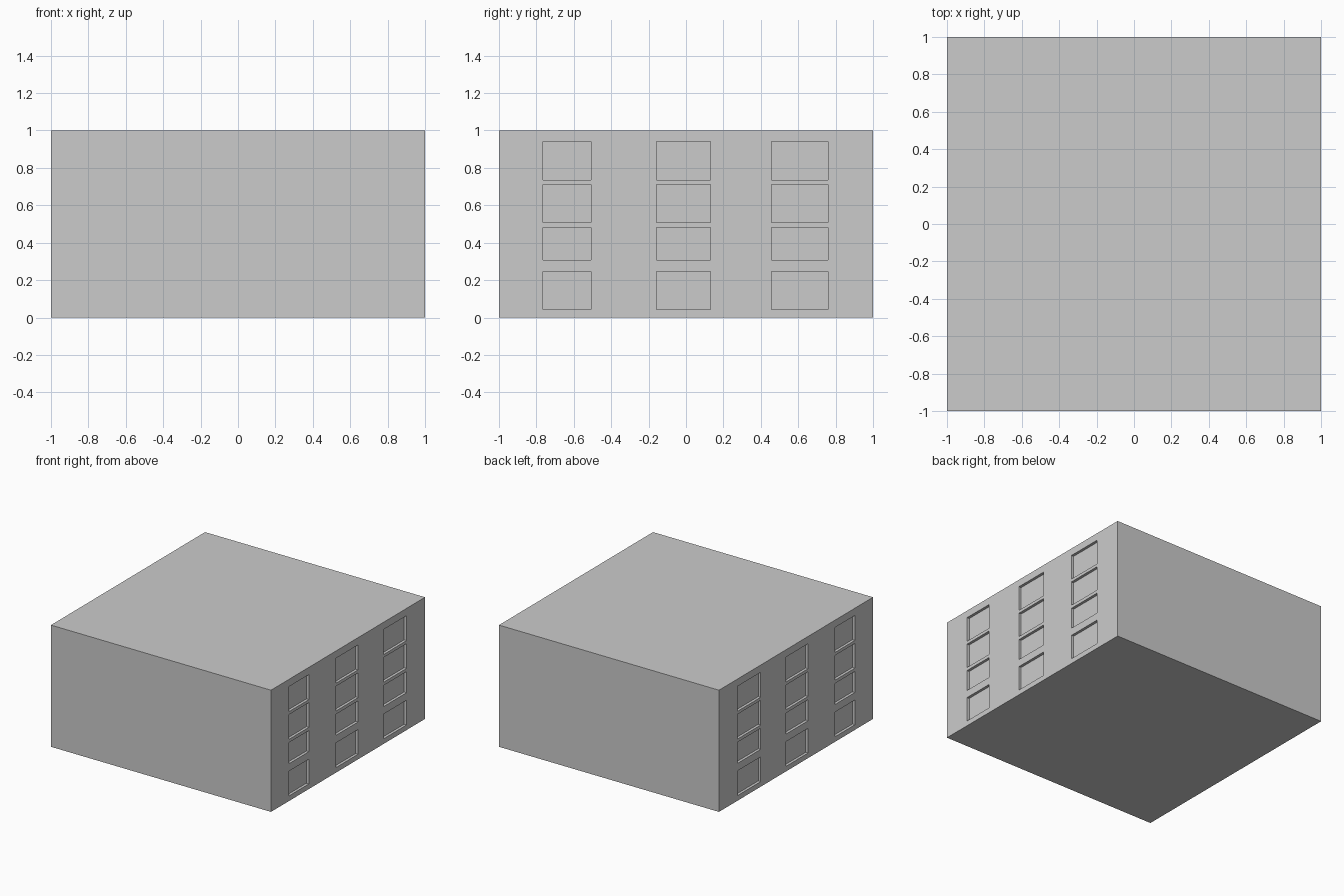
import bpy, bmesh

if "Cube" in bpy.data.objects:
    bpy.data.objects.remove(bpy.data.objects["Cube"])

# Window openings as ranges along y (columns) and z (rows)
COLUMNS = [(-0.765, -0.508), (-0.157, 0.131), (0.458, 0.76)]
ROWS = [(0.042, 0.245), (0.307, 0.48), (0.507, 0.71), (0.735, 0.94)]
DEPTH = 0.022


def inside(value, ranges):
    return any(lo < value < hi for lo, hi in ranges)


def slice_mesh(bm, co, normal):
    geom = bm.verts[:] + bm.edges[:] + bm.faces[:]
    bmesh.ops.bisect_plane(bm, geom=geom, plane_co=co, plane_no=normal)


# Building block, 2 x 2 x 1, standing on the ground
bm = bmesh.new()
bmesh.ops.create_cube(bm, size=2)
for v in bm.verts:
    v.co.z = (v.co.z + 1) / 2

# Slice the block along every window edge
for pair in COLUMNS:
    for y in pair:
        slice_mesh(bm, (0, y, 0), (0, 1, 0))
for pair in ROWS:
    for z in pair:
        slice_mesh(bm, (0, 0, z), (0, 0, 1))
bm.normal_update()

# Recessed windows on both the left and right walls
windows = []
for f in bm.faces:
    c = f.calc_center_median()
    if abs(f.normal.x) > 0.9 and inside(c.y, COLUMNS) and inside(c.z, ROWS):
        windows.append(f)
bmesh.ops.inset_individual(bm, faces=windows, thickness=0, depth=-DEPTH)
bm.normal_update()

mesh = bpy.data.meshes.new("building_block")
bm.to_mesh(mesh)
bm.free()
building = bpy.data.objects.new("building_block", mesh)
bpy.context.collection.objects.link(building)
